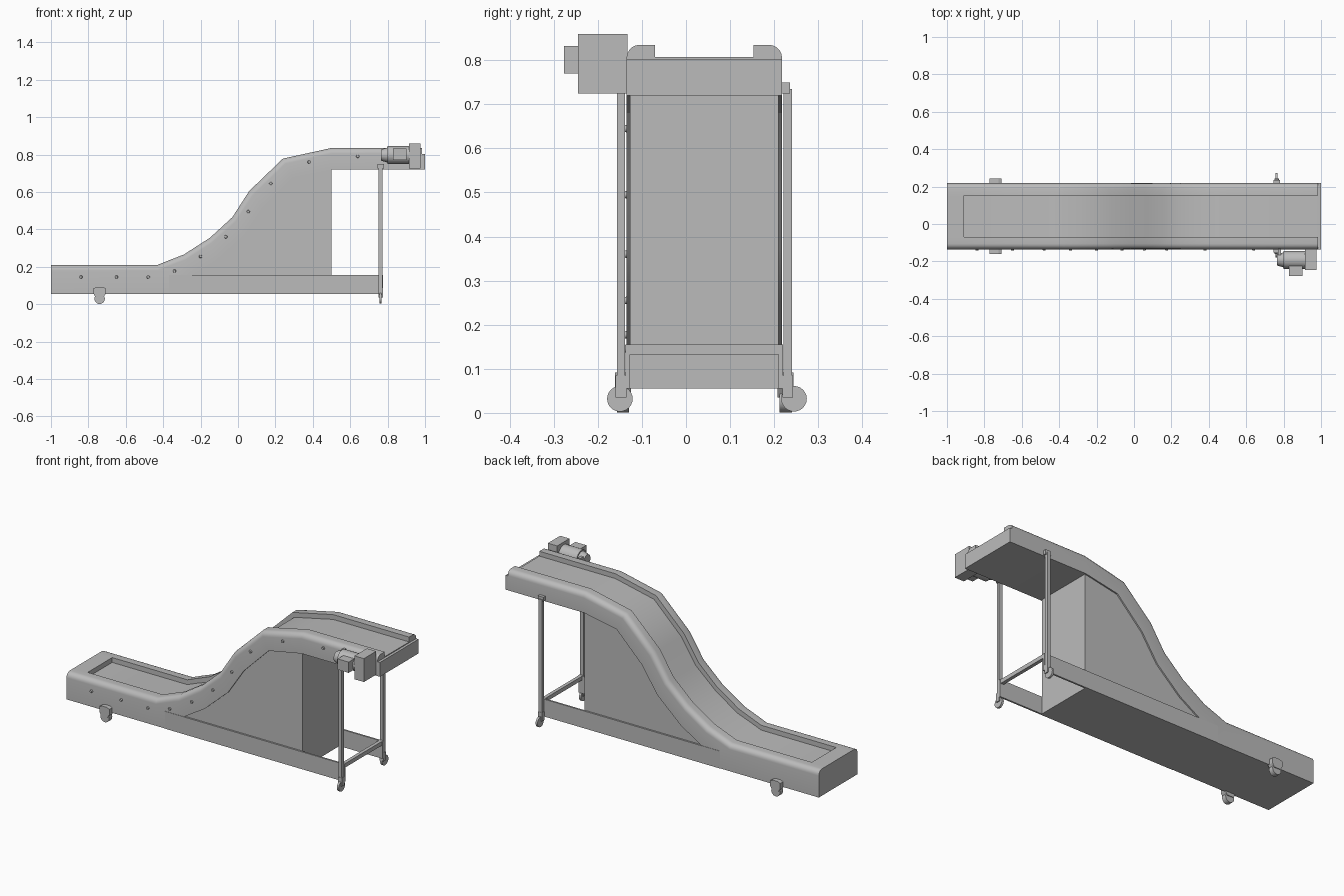
import bpy, bmesh, math
from mathutils import Vector

if "Cube" in bpy.data.objects:
    bpy.data.objects.remove(bpy.data.objects["Cube"])

steel = bpy.data.materials.new("light grey steel")
steel.use_nodes = True
GREY = (0.5, 0.5, 0.5, 1)
steel.diffuse_color = GREY
steel.node_tree.nodes["Principled BSDF"].inputs["Base Color"].default_value = GREY

Y0, Y1 = -0.135, 0.218        # outer sides of the conveyor
IN0, IN1 = -0.07, 0.155       # inner sides of the belt channel


def finish(name, bm, smooth=False):
    bmesh.ops.remove_doubles(bm, verts=bm.verts, dist=0.0002)
    bmesh.ops.recalc_face_normals(bm, faces=bm.faces)
    mesh = bpy.data.meshes.new(name)
    bm.to_mesh(mesh)
    bm.free()
    mesh.materials.append(steel)
    ob = bpy.data.objects.new(name, mesh)
    bpy.context.collection.objects.link(ob)
    if smooth:
        bpy.ops.object.select_all(action='DESELECT')
        ob.select_set(True)
        bpy.context.view_layer.objects.active = ob
        bpy.ops.object.shade_smooth_by_angle(angle=math.radians(32))
    return ob


def prism(name, points, ya, yb):
    """Extrude an x-z outline from ya to yb."""
    bm = bmesh.new()
    face = bm.faces.new([bm.verts.new((x, ya, z)) for x, z in points])
    new = bmesh.ops.extrude_face_region(bm, geom=[face])["geom"]
    bmesh.ops.translate(bm, vec=(0, yb - ya, 0),
                        verts=[v for v in new if isinstance(v, bmesh.types.BMVert)])
    return finish(name, bm)


def box(name, x0, x1, y0, y1, z0, z1):
    return prism(name, [(x0, z0), (x1, z0), (x1, z1), (x0, z1)], y0, y1)


def cylinder(name, a, b, r, r2=None, sides=24):
    a, b = Vector(a), Vector(b)
    bm = bmesh.new()
    bmesh.ops.create_cone(bm, cap_ends=True, segments=sides, radius1=r,
                          radius2=r if r2 is None else r2, depth=(b - a).length)
    turn = (b - a).to_track_quat('Z', 'Y').to_matrix()
    bmesh.ops.rotate(bm, matrix=turn, verts=bm.verts)
    bmesh.ops.translate(bm, vec=(a + b) / 2, verts=bm.verts)
    return finish(name, bm, True)


# Conveyor trough: rounded rails swept along top and bottom guide points
TOP = [(-1, .21), (-.91, .21), (-.91, .21), (-.43, .21), (-.37, .234), (-.29, .265),
       (-.15, .355), (-.03, .465), (.06, .605), (.24, .778), (.5, .835), (.985, .835)]
BOTTOM = [(-1, .055), (-.91, .055), (-.91, .055), (-.43, .055), (-.37, .055), (-.25, .155),
          (-.12, .235), (.03, .37), (.13, .52), (.29, .68), (.5, .72), (.985, .72)]
R = 0.03


def ring(bm, top, bottom, depth):
    t, b = Vector(top), Vector(bottom)
    up = (t - b).normalized()
    half = [(Y0 + R - R * math.cos(a), R * math.sin(a) - R)
            for a in (math.pi / 2 * i / 5 for i in range(6))]
    half += [(IN0, 0), (IN0, -depth)]
    outline = half + [(Y0 + Y1 - y, d) for y, d in reversed(half)]
    verts = [bm.verts.new((b.x, Y0, b.y))]
    for y, d in outline:
        p = t + up * d
        verts.append(bm.verts.new((p.x, y, p.y)))
    verts.append(bm.verts.new((b.x, Y1, b.y)))
    return verts


bm = bmesh.new()
rings = [ring(bm, t, b, 0 if i < 2 else 0.028)
         for i, (t, b) in enumerate(zip(TOP, BOTTOM))]
for a, b in zip(rings, rings[1:]):
    for i in range(len(a)):
        j = (i + 1) % len(a)
        bm.faces.new((a[i], a[j], b[j], b[i]))
bm.faces.new(rings[0])
bm.faces.new(rings[-1])
finish("conveyor_trough", bm, True)
box("discharge_end", .98, 1, Y0, Y1, .72, .802)

# Filled housing below the incline, and base frame
prism("housing", BOTTOM[4:11] + [(.5, .055)], Y0 + .008, Y1 - .008)
box("base_plate_front", -.37, .775, Y0 - .002, Y0 + .008, .055, .155)
box("base_plate_back", -.37, .775, Y1 - .008, Y1 + .002, .055, .155)
box("base_cross_bar", .752, .772, Y0, Y1, .132, .155)

# Legs with brackets and swivel casters
for side, y, out, wy in (("front", Y0, -1, -.15), ("back", Y1, 1, .245)):
    lo, hi = sorted((y + out * .003, y + out * .022))
    box(side + "_leg", .752, .772, lo, hi, .075, .735)
    lo, hi = sorted((y - out * .004, y + out * .018))
    box(side + "_leg_bracket", .745, .78, lo, hi, .725, .75)
    mid = y + out * .0125
    box(side + "_caster_fork", .75, .774, mid - .012, mid + .012, .035, .085)
    cylinder(side + "_caster_wheel", (.756, wy, .032), (.768, wy, .032), .029)
    # Fixed wheel and mount at the low end
    lo, hi = sorted((y - out * .01, y + out * .026))
    prism(side + "_wheel_mount", [(-.772, .085), (-.772, .055), (-.76, .035), (-.72, .035),
                                  (-.708, .055), (-.708, .085), (-.725, .092), (-.755, .092)], lo, hi)
    cylinder(side + "_low_wheel", (-.74, lo + .004, .029), (-.74, hi - .004, .029), .028)

# Gearbox and drive motor
box("gearbox", .915, .975, -.245, Y0 + .002, .725, .86)
cylinder("motor_body", (.80, -.192, .797), (.92, -.192, .797), .048)
cylinder("motor_fan_cover", (.765, -.192, .797), (.80, -.192, .797), .03, .04)
box("motor_terminal_box", .83, .9, -.277, -.225, .77, .832)
box("motor_mount", .77, .785, -.165, Y0, .77, .825)

# Round bolt heads along the front side
BOLTS = [(-.84, .145), (-.65, .145), (-.48, .145), (-.34, .177), (-.2, .255),
         (-.065, .36), (.055, .495), (.175, .645), (.38, .76), (.64, .79)]
for i, (x, z) in enumerate(BOLTS):
    cylinder("bolt_%d" % (i + 1), (x, Y0 + .002, z), (x, Y0 - .008, z), .009, .007, 12)
